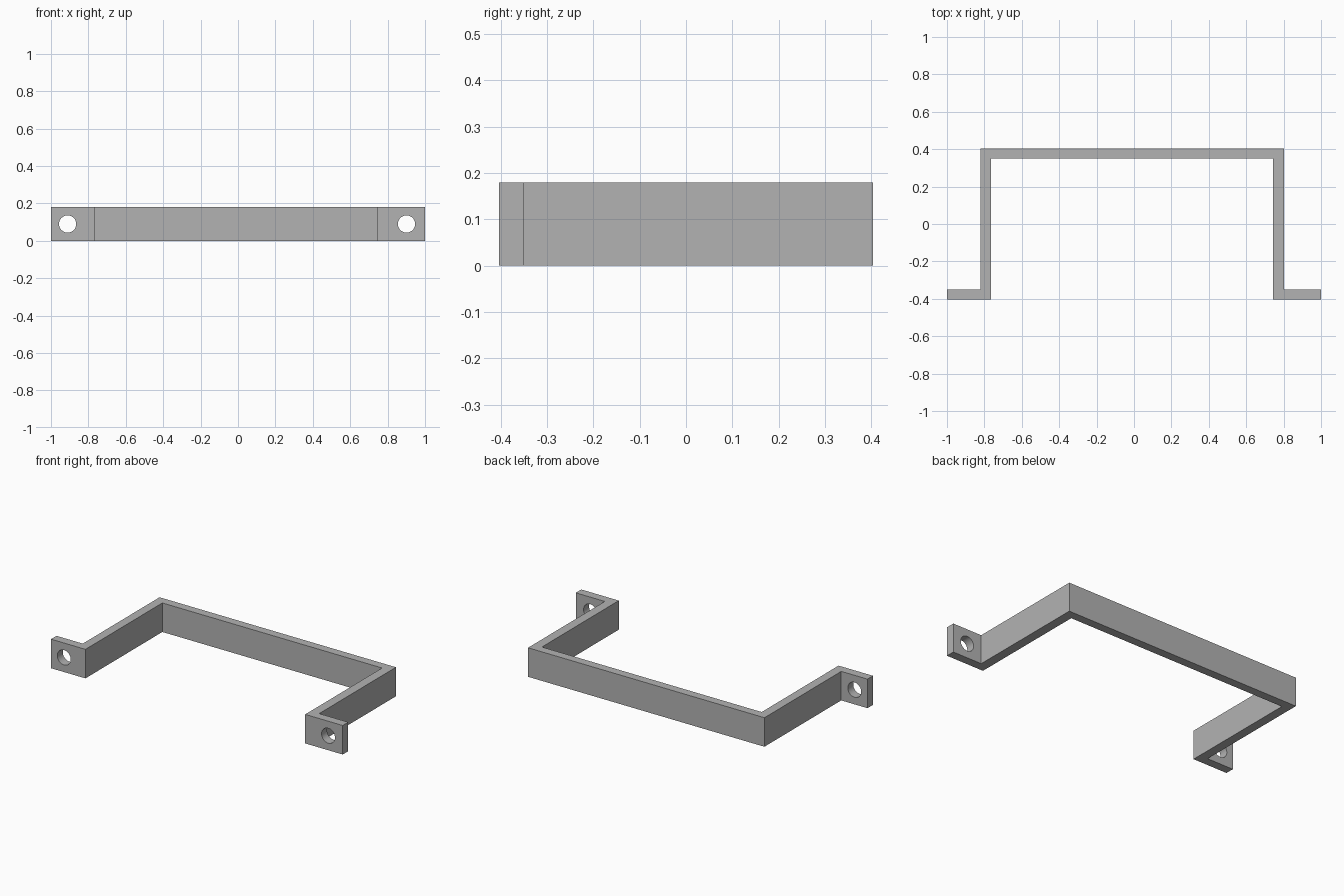
import bpy
import bmesh
from math import radians

HEIGHT = 0.18
HOLE_RADIUS = 0.046

cube = bpy.data.objects.get("Cube")
if cube:
    bpy.data.objects.remove(cube, do_unlink=True)

grey = bpy.data.materials.new("plain grey")
grey.use_nodes = True
colour = (0.45, 0.45, 0.45, 1)
grey.diffuse_color = colour
grey.node_tree.nodes["Principled BSDF"].inputs["Base Color"].default_value = colour

# Bracket: a bent strip outline, extruded upwards
outline = [(-1, -0.403), (-0.764, -0.403), (-0.764, 0.35), (0.743, 0.35),
           (0.743, -0.403), (1, -0.403), (1, -0.349), (0.801, -0.349),
           (0.801, 0.403), (-0.82, 0.403), (-0.82, -0.349), (-1, -0.349)]
bm = bmesh.new()
base = bm.faces.new([bm.verts.new((x, y, 0)) for x, y in outline])
top = bmesh.ops.extrude_face_region(bm, geom=[base])["geom"]
bmesh.ops.translate(bm, vec=(0, 0, HEIGHT),
                    verts=[v for v in top if isinstance(v, bmesh.types.BMVert)])
bmesh.ops.recalc_face_normals(bm, faces=bm.faces[:])
mesh = bpy.data.meshes.new("mounting_bracket")
bm.to_mesh(mesh)
bm.free()
mesh.materials.append(grey)
bracket = bpy.data.objects.new("mounting_bracket", mesh)
bpy.context.collection.objects.link(bracket)

# Screw holes through both end tabs
cutters = []
for side, x in (("right", -0.911), ("left", 0.901)):
    bpy.ops.mesh.primitive_cylinder_add(vertices=48, radius=HOLE_RADIUS, depth=0.2,
                                        location=(x, -0.375, HEIGHT / 2),
                                        rotation=(radians(90), 0, 0))
    cutter = bpy.context.object
    cutter.name = side + "_hole_cutter"
    cutter.data.materials.append(grey)
    cutter.hide_render = True
    cutters.append(cutter)
    hole = bracket.modifiers.new(side + "_screw_hole", "BOOLEAN")
    hole.operation = "DIFFERENCE"
    hole.solver = "EXACT"
    hole.object = cutter

# Apply the holes, drop the cutters, smooth the bores
bpy.ops.object.select_all(action="DESELECT")
bracket.select_set(True)
bpy.context.view_layer.objects.active = bracket
for name in [m.name for m in bracket.modifiers]:
    bpy.ops.object.modifier_apply(modifier=name)
for cutter in cutters:
    bpy.data.objects.remove(cutter, do_unlink=True)
bpy.ops.object.shade_smooth_by_angle(angle=radians(30))
